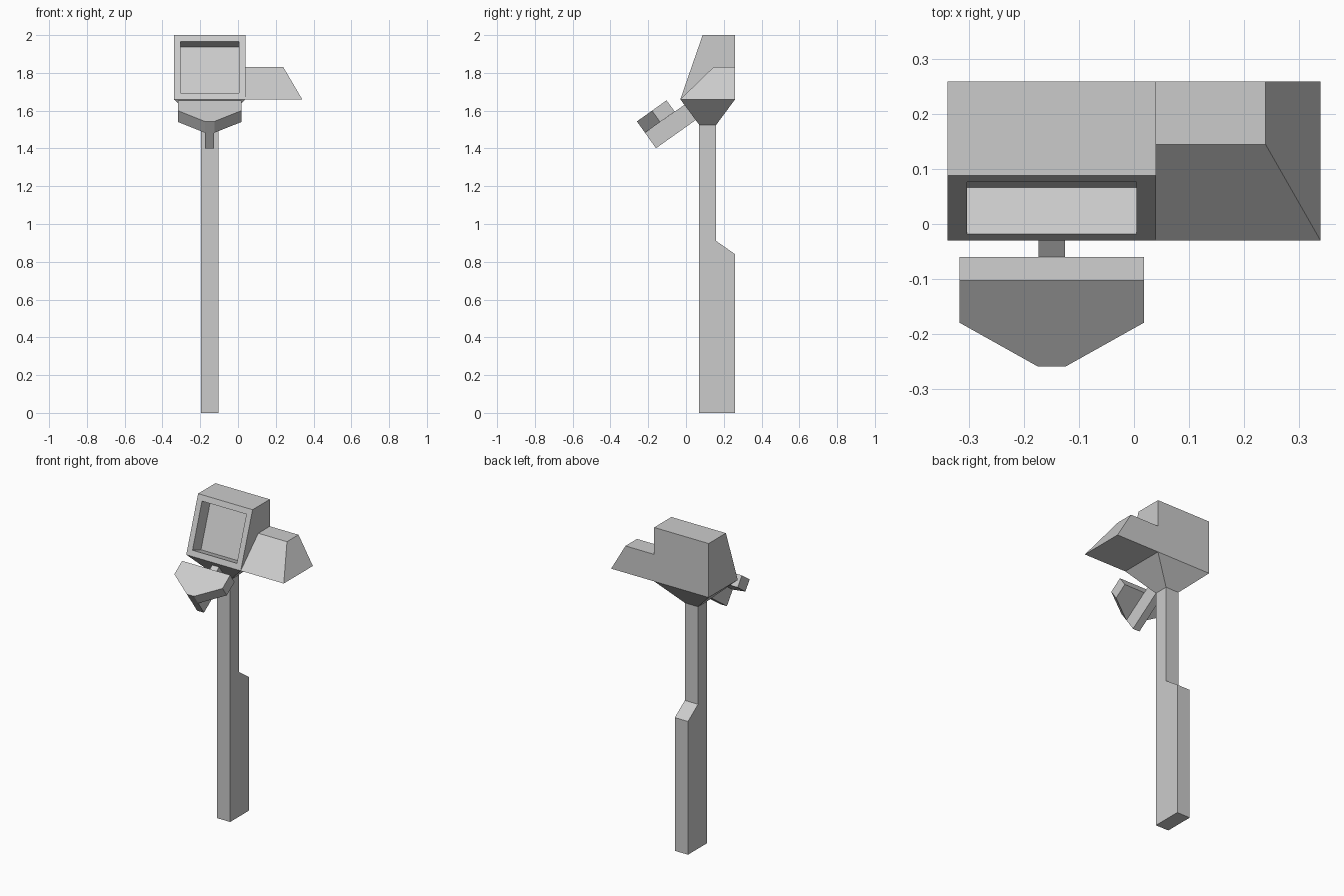
import bpy, bmesh
from mathutils import Vector

if "Cube" in bpy.data.objects:
    bpy.data.objects.remove(bpy.data.objects["Cube"])


def finish(name, bm):
    bmesh.ops.recalc_face_normals(bm, faces=bm.faces)
    mesh = bpy.data.meshes.new(name)
    bm.to_mesh(mesh)
    bm.free()
    obj = bpy.data.objects.new(name, mesh)
    bpy.context.collection.objects.link(obj)
    return obj


def prism(points, offset):
    """Extrude a flat outline of 3D points along an offset vector."""
    bm = bmesh.new()
    face = bm.faces.new([bm.verts.new(p) for p in points])
    res = bmesh.ops.extrude_face_region(bm, geom=[face], use_keep_orig=True)
    verts = [g for g in res["geom"] if isinstance(g, bmesh.types.BMVert)]
    bmesh.ops.translate(bm, verts=verts, vec=Vector(offset))
    bmesh.ops.recalc_face_normals(bm, faces=bm.faces)
    return bm


def side_prism(profile, x0, x1):
    """Extrude a (y, z) side profile from x0 to x1."""
    return prism([(x0, y, z) for y, z in profile], (x1 - x0, 0, 0))


def frustum(low, z0, high, z1):
    """Join two (x0, x1, y0, y1) rectangles at heights z0 and z1."""
    bm = bmesh.new()
    rings = []
    for (a, b, c, d), z in ((low, z0), (high, z1)):
        ring = [bm.verts.new((x, y, z)) for x, y in ((a, c), (b, c), (b, d), (a, d))]
        bm.faces.new(ring)
        rings.append(ring)
    for i in range(4):
        j = (i + 1) % 4
        bm.faces.new((rings[0][i], rings[0][j], rings[1][j], rings[1][i]))
    return bm


CX = -0.15  # centre line of post and head

# Post with a thicker rear lower half
finish("post", side_prism([(0.07, 0), (0.26, 0), (0.26, 0.84), (0.16, 0.91),
                           (0.16, 1.525), (0.07, 1.525)], CX - 0.046, CX + 0.046))

# Tapered neck between post and head
finish("neck", frustum((CX - 0.046, CX + 0.046, 0.07, 0.16), 1.525,
                       (CX - 0.19, CX + 0.19, -0.03, 0.26), 1.66))

# Head with a recessed screen in its sloped front
bm = side_prism([(-0.03, 1.66), (0.26, 1.66), (0.26, 2.0), (0.088, 2.0)], CX - 0.19, CX + 0.19)
front = min(bm.faces, key=lambda f: f.normal.y)
bmesh.ops.inset_individual(bm, faces=[front], thickness=0.05)
inward = front.normal * -0.09
res = bmesh.ops.extrude_discrete_faces(bm, faces=[front])
bmesh.ops.translate(bm, verts=res["faces"][0].verts, vec=inward)
finish("head", bm)

# Sloped side box
finish("side_box", frustum((0.04, 0.34, -0.03, 0.26), 1.66, (0.04, 0.24, 0.145, 0.26), 1.83))

# Tilted tray: outline as (half width, y, z), mirrored about the centre line
half = [(0.168, -0.103, 1.655), (0.168, -0.18, 1.60), (0.025, -0.26, 1.543)]
outline = [(CX + w, y, z) for w, y, z in half] + [(CX - w, y, z) for w, y, z in reversed(half)]
finish("tray", prism(outline, (0, 0.043, -0.06)))

# Arm running under the tray into the neck
along = Vector((0.816, 0.579)) * 0.265
down = Vector((0.058, -0.082))
tip = Vector((-0.217, 1.483))
finish("tray_arm", side_prism([tip, tip + along, tip + along + down, tip + down],
                              CX - 0.024, CX + 0.024))
